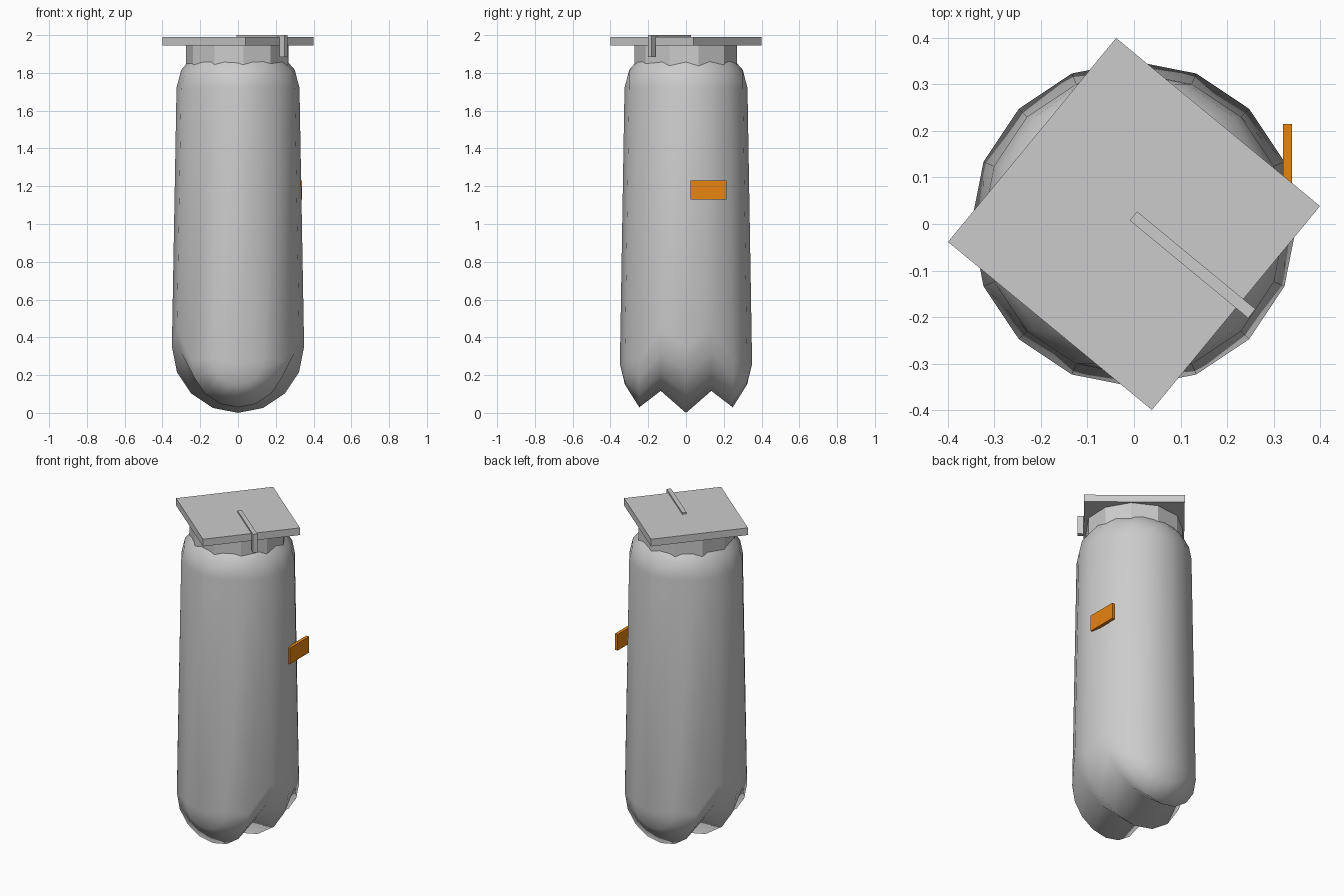
import bpy
import bmesh
from math import pi, sin, cos, radians
from mathutils import Matrix, Vector

cube = bpy.data.objects.get("Cube")
if cube:
    bpy.data.objects.remove(cube, do_unlink=True)


def make_material(name, colour):
    mat = bpy.data.materials.new(name)
    mat.use_nodes = True
    mat.diffuse_color = colour
    mat.node_tree.nodes["Principled BSDF"].inputs["Base Color"].default_value = colour
    return mat


GREY = make_material("pale grey", (0.6, 0.6, 0.6, 1))
ORANGE = make_material("orange", (0.8, 0.23, 0.005, 1))


def make_object(name, bm, mat, smooth=False):
    bmesh.ops.recalc_face_normals(bm, faces=bm.faces)
    for face in bm.faces:
        face.smooth = smooth
    mesh = bpy.data.meshes.new(name)
    bm.to_mesh(mesh)
    bm.free()
    mesh.materials.append(mat)
    obj = bpy.data.objects.new(name, mesh)
    bpy.context.collection.objects.link(obj)
    return obj


def box(name, low, high, mat, turn=0):
    low, high = Vector(low), Vector(high)
    bm = bmesh.new()
    bmesh.ops.create_cube(bm, size=1)
    bmesh.ops.scale(bm, vec=high - low, verts=bm.verts)
    bmesh.ops.translate(bm, vec=(low + high) / 2, verts=bm.verts)
    bmesh.ops.rotate(bm, matrix=Matrix.Rotation(turn, 3, "Z"), verts=bm.verts)
    return make_object(name, bm, mat)


# Body: stretched capsule of loops across y, its underside folded into ridges along x
RADIUS, SIDES = 0.35, 16
BOTTOM, TOP = 0.35, 1.72
TOP_SCALE, TOP_HEIGHT = 0.93, 0.25
FOLD = [0, 0.09, -0.073, -0.066, -0.09]    # ridge offset, middle loop to end loop

bm = bmesh.new()
loops = []
half = SIDES // 2
for i in range(half + 1):
    lat = pi * (i / half - 0.5)
    fold = FOLD[abs(i - half // 2)]
    loop = []
    for upper in (False, True):
        for j in range(half + 1):
            a = pi * j / half + (0 if upper else pi)
            x, y, z = cos(lat) * cos(a), sin(lat), cos(lat) * sin(a)
            if upper:
                co = (x * RADIUS * TOP_SCALE, y * RADIUS * TOP_SCALE, TOP + z * TOP_HEIGHT)
            else:
                co = (x * RADIUS, y * RADIUS, BOTTOM + z * RADIUS + fold)
            loop.append(bm.verts.new(co))
    loops.append(loop)
for a, b in zip(loops, loops[1:]):
    for j in range(len(a)):
        k = (j + 1) % len(a)
        bm.faces.new((a[j], a[k], b[k], b[j]))
bmesh.ops.remove_doubles(bm, verts=bm.verts, dist=0.0005)
make_object("body", bm, GREY, smooth=True)

# Cap: faceted band, square board, and a tassel running over one edge
bm = bmesh.new()
bmesh.ops.create_cone(bm, cap_ends=True, segments=11, radius1=0.275, radius2=0.275, depth=0.17,
                      matrix=Matrix.Translation((0, 0, 1.865)) @ Matrix.Rotation(radians(-76), 4, "Z"))
make_object("cap_band", bm, GREY)

TURN = radians(-39.5)
box("cap_board", (-0.284, -0.284, 1.945), (0.284, 0.284, 1.99), GREY, TURN)
box("tassel_cord", (-0.012, -0.0, 1.985), (0.318, 0.025, 2.0), GREY, TURN)
box("tassel_end", (0.284, -0.0, 1.885), (0.318, 0.025, 1.99), GREY, TURN)

# Side tag
box("side_tag", (0.32, 0.025, 1.13), (0.34, 0.215, 1.23), ORANGE)
